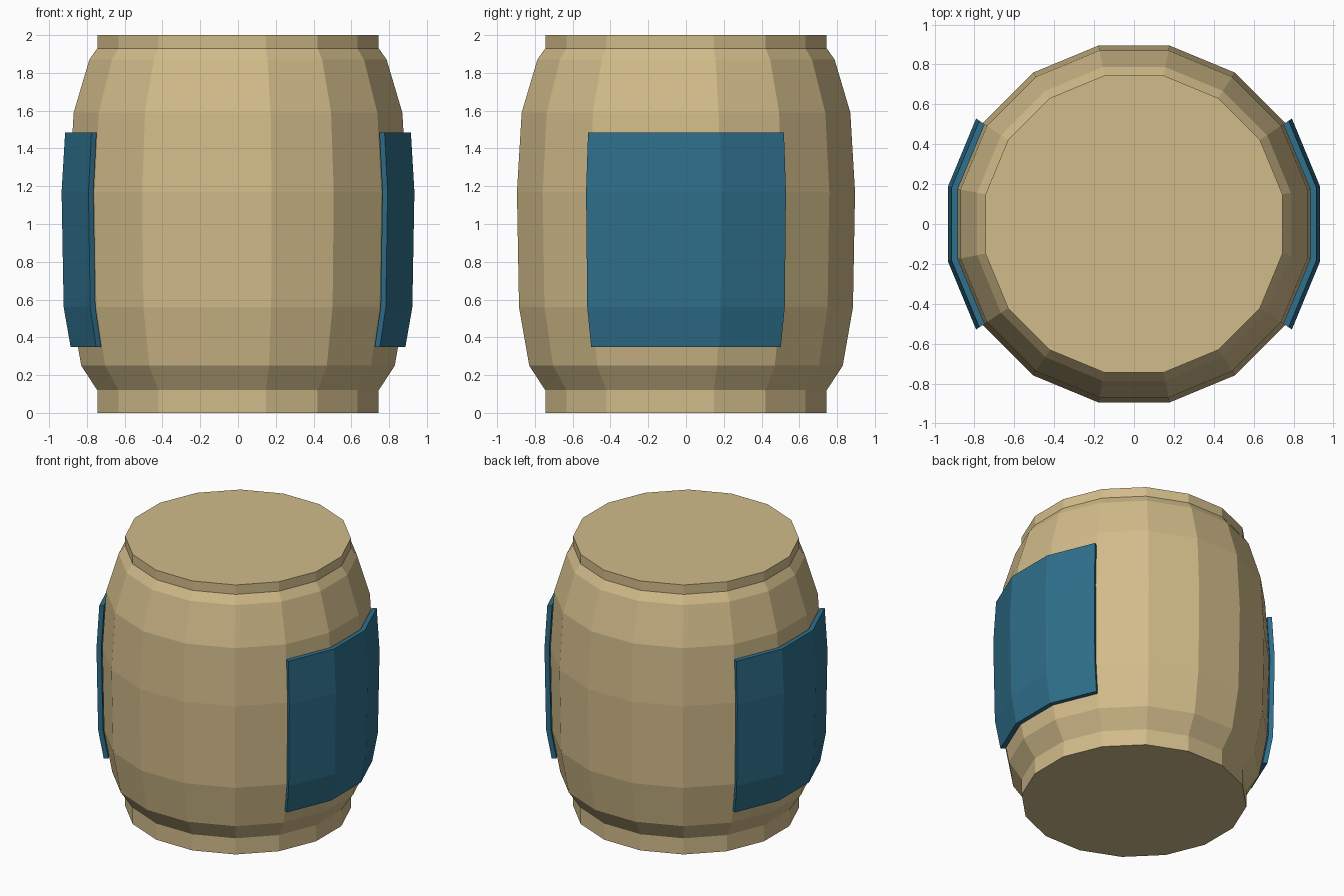
import bpy, bmesh, math

if "Cube" in bpy.data.objects:
    bpy.data.objects.remove(bpy.data.objects["Cube"])

SIDES = 16
# barrel outline: (height, distance from axis to flat side)
PROFILE = [(0, .745), (.12, .745), (.25, .83), (.56, .884), (1.17, .895),
           (1.59, .87), (1.87, .787), (1.93, .745), (2.0, .745)]


def material(name, color):
    m = bpy.data.materials.new(name)
    m.diffuse_color = (*color, 1)
    m.use_nodes = True
    m.node_tree.nodes["Principled BSDF"].inputs["Base Color"].default_value = m.diffuse_color
    return m


def finish(bm, name, mat):
    bmesh.ops.recalc_face_normals(bm, faces=bm.faces)
    me = bpy.data.meshes.new(name)
    bm.to_mesh(me)
    bm.free()
    me.materials.append(mat)
    ob = bpy.data.objects.new(name, me)
    bpy.context.collection.objects.link(ob)
    return ob


def point(r, step, z):
    # corner of the 16-gon whose flat sides are at distance r
    a = 2 * math.pi / SIDES * (step + .5)
    r /= math.cos(math.pi / SIDES)
    return (r * math.cos(a), r * math.sin(a), z)


def radius_at(z):
    for (z0, r0), (z1, r1) in zip(PROFILE, PROFILE[1:]):
        if z0 <= z <= z1:
            return r0 + (r1 - r0) * (z - z0) / (z1 - z0)


tan = material("tan wood", (.64, .50, .255))
blue = material("blue panel", (.028, .16, .26))

# barrel body
bm = bmesh.new()
rings = [[bm.verts.new(point(r, i, z)) for i in range(SIDES)] for z, r in PROFILE]
for a, b in zip(rings, rings[1:]):
    for i in range(SIDES):
        j = (i + 1) % SIDES
        bm.faces.new((a[i], a[j], b[j], b[i]))
bm.faces.new(rings[0])
bm.faces.new(rings[-1])
finish(bm, "barrel", tan)

# curved side panels, three facets wide, following the barrel
for name, start in (("right_panel", -2), ("left_panel", SIDES // 2 - 2)):
    bm = bmesh.new()
    loops = []
    for z in (.35, .56, 1.17, 1.485):
        r = radius_at(z)
        loop = [bm.verts.new(point(r + .039, start + k, z)) for k in range(4)]
        loop += [bm.verts.new(point(r + .007, start + k, z)) for k in reversed(range(4))]
        loops.append(loop)
    for a, b in zip(loops, loops[1:]):
        for i in range(8):
            j = (i + 1) % 8
            bm.faces.new((a[i], a[j], b[j], b[i]))
    for lp in (loops[0], loops[-1]):
        for k in range(3):
            bm.faces.new((lp[k], lp[k + 1], lp[6 - k], lp[7 - k]))
    finish(bm, name, blue)
